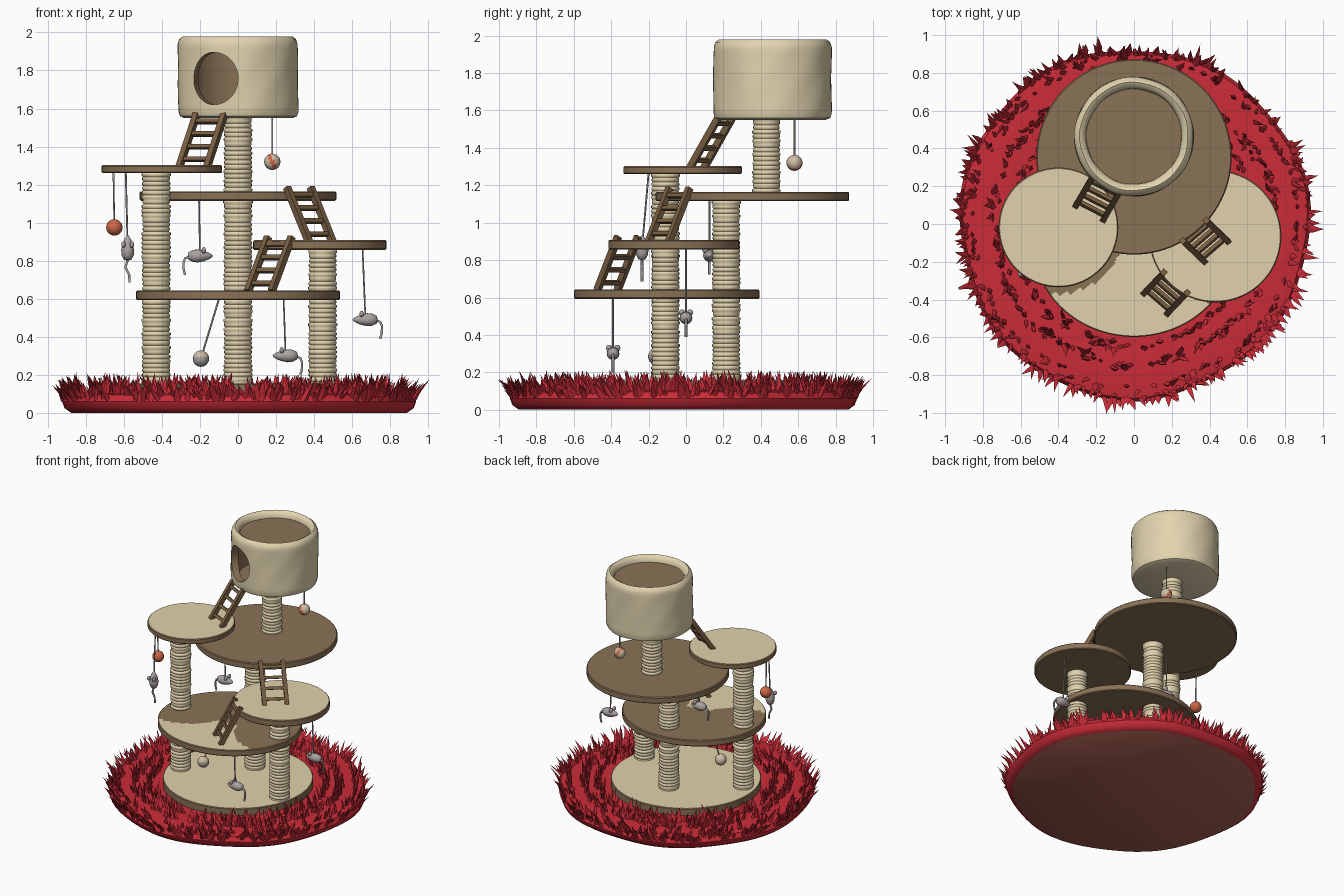
import bpy, bmesh, math, random
from mathutils import Vector, Matrix

if "Cube" in bpy.data.objects:
    bpy.data.objects.remove(bpy.data.objects["Cube"])
random.seed(4)

def material(name, r, g, b):
    m = bpy.data.materials.new(name)
    m.diffuse_color = [(c / 255 / 12.92 if c < 11 else ((c / 255 + .055) / 1.055) ** 2.4) for c in (r, g, b)] + [1]
    m.use_nodes = True
    m.node_tree.nodes["Principled BSDF"].inputs["Base Color"].default_value = m.diffuse_color
    return m

CREAM = material("cream carpet", 226, 210, 173)
BROWN = material("brown carpet", 138, 114, 86)
ROPE = material("sisal rope", 226, 211, 174)
PLUSH = material("pale plush", 226, 212, 175)
WOOD = material("ladder wood", 120, 94, 66)
RED = material("red shag", 203, 44, 56)
UNDER = material("rug backing", 170, 96, 82)
GREY = material("mouse grey", 170, 163, 160)
ORANGE = material("orange ball", 204, 102, 72)
BEIGE = material("beige ball", 206, 190, 164)

def finish(name, bm, mats, angle=40):
    me = bpy.data.meshes.new(name)
    bm.to_mesh(me)
    bm.free()
    for m in mats:
        me.materials.append(m)
    me.polygons.foreach_set("use_smooth", [True] * len(me.polygons))
    me.set_sharp_from_angle(angle=math.radians(angle))
    ob = bpy.data.objects.new(name, me)
    bpy.context.collection.objects.link(ob)
    return ob

def lathe(name, prof, mats, at=(0, 0, 0), segs=48, rule=None, scale=(1, 1), wobble=None, angle=40):
    bm = bmesh.new()
    rings = []
    for r, z in prof:
        ring = []
        for i in range(segs):
            a = 2 * math.pi * i / segs
            k = r * (wobble(a, z) if wobble else 1)
            ring.append(bm.verts.new((at[0] + k * math.cos(a) * scale[0], at[1] + k * math.sin(a) * scale[1], at[2] + z)))
        rings.append(ring)
    for a, b in zip(rings, rings[1:]):
        for i in range(segs):
            j = (i + 1) % segs
            bm.faces.new((a[i], a[j], b[j], b[i]))
    bmesh.ops.remove_doubles(bm, verts=bm.verts, dist=1e-5)
    bmesh.ops.recalc_face_normals(bm, faces=bm.faces)
    if rule:
        for f in bm.faces:
            f.material_index = rule(f.calc_center_median(), f.normal)
    return finish(name, bm, mats, angle)

def tube(name, pts, r, mat):
    cu = bpy.data.curves.new(name, 'CURVE')
    cu.dimensions = '3D'
    cu.bevel_depth, cu.bevel_resolution, cu.use_fill_caps = r, 1, True
    sp = cu.splines.new('POLY')
    sp.points.add(len(pts) - 1)
    for p, q in zip(sp.points, pts):
        p.co = (*q, 1)
    cu.materials.append(mat)
    bpy.context.collection.objects.link(bpy.data.objects.new(name, cu))

# Shag rug: backing, body and rings of tufts
def edge(a, z=0):
    return 1 + .008 * math.sin(3 * a + 1) + .01 * math.sin(7 * a)
lathe("rug", [(0, 0), (.88, 0), (.915, .025), (.928, .06), (.91, .095), (.84, .105), (.7, .1), (0, .1)],
      [RED, UNDER], segs=72, rule=lambda c, n: 1 if n.z < -.9 else 0, wobble=edge)
bm = bmesh.new()
def tuft(r, a, out, length, width, z):
    rad, tan = Vector((math.cos(a), math.sin(a), 0)), Vector((-math.sin(a), math.cos(a), 0))
    base = rad * r * edge(a) + Vector((0, 0, z))
    d = (rad * out + tan * random.uniform(-.45, .45) + Vector((0, 0, 1))).normalized()
    mid = base + d * length * .5
    tip = base + d * length + (rad * out + tan * random.uniform(-.4, .4)) * length * .2
    rings = []
    for c, w in ((base, width), (mid, width * .7)):
        rings.append([bm.verts.new(c + tan * w * math.cos(t) + rad * w * .7 * math.sin(t))
                      for t in (0, math.pi / 2, math.pi, 3 * math.pi / 2)])
    t = bm.verts.new(tip)
    for i in range(4):
        j = (i + 1) % 4
        bm.faces.new((rings[0][i], rings[0][j], rings[1][j], rings[1][i]))
        bm.faces.new((rings[1][i], rings[1][j], t))
for r, spread, count, out, z in ((.9, .02, 340, .5, .06), (.86, .02, 170, .2, .08), (.74, .02, 260, .05, .08), (.64, .02, 200, .0, .08)):
    for i in range(count):
        tuft(r + random.uniform(-spread, spread), random.uniform(0, 2 * math.pi), out + random.uniform(-.3, .3),
             random.uniform(.06, .14), random.uniform(.014, .024), z)
bmesh.ops.recalc_face_normals(bm, faces=bm.faces)
finish("rug_tufts", bm, [RED], 70)

# Round platforms
TOPS = [(-.4, -.018, .35), (0, .355, .5), (.43, -.065, .345)]
def shaded(c):
    return any(math.hypot(c.x - x, c.y - y) < r for x, y, r in TOPS)
def platform(name, at, r, z0, z1, kind, ry=None):
    n = 32 if kind == "mixed" else 2
    b = .006
    prof = [(0, z0), (r - b, z0), (r, z0 + b), (r, z1 - b), (r - b, z1)]
    prof += [((r - b) * (n - i) / n, z1) for i in range(1, n + 1)]
    def rule(c, nrm):
        if nrm.z < .9 or kind == "brown":
            return 0
        return 0 if kind == "mixed" and shaded(c) else 1
    lathe(name, prof, [BROWN, CREAM], (*at, 0), 96, rule, (1, (ry or r) / r), angle=35)
platform("base_platform", (0, 0), .545, .08, .155, "cream")
platform("lower_platform", (0, -.103), .535, .593, .643, "mixed", .495)
platform("right_platform", (.43, -.065), .35, .857, .908, "cream")
platform("rear_platform", (0, .355), .517, 1.115, 1.165, "brown")
platform("left_platform", (-.4, -.018), .317, 1.26, 1.302, "cream")

# Rope-wrapped posts
def post(name, x, y, z0, z1):
    n = round((z1 - z0) / .024)
    h = (z1 - z0) / n
    prof = [(0, z0)]
    for i in range(n):
        k = random.uniform(-.004, .003)
        prof += [(.069 + k, z0 + i * h), (.075 + k, z0 + (i + .3) * h), (.075 + k, z0 + (i + .7) * h)]
    prof += [(.068, z1), (0, z1)]
    lathe(name, prof, [ROPE], (x, y, 0), 24, angle=60)
post("left_post", -.43, -.11, .14, 1.265)
post("right_post", .445, -.11, .14, .86)
post("back_post", 0, .215, .14, 1.12)
post("house_post", 0, .43, 1.16, 1.57)

# Plush house: closed chamber, sunken brown bed inside a padded rim, round doorway
HX, HY = 0, .463
def lumpy(a, z):
    return 1 + .005 * math.sin(5 * a + 9 * z) + .004 * math.sin(9 * a - 23 * z)
wall = [(.316, 1.585 + .03 * i) for i in range(12)]
shell = lathe("house", [(0, 1.55), (.285, 1.55), (.308, 1.56)] + wall +
              [(.315, 1.94), (.307, 1.965), (.287, 1.98), (.268, 1.97), (.255, 1.95), (.252, 1.93), (0, 1.93)],
              [PLUSH, BROWN], (HX, HY, 0), 64,
              lambda c, n: 1 if math.hypot(c.x - HX, c.y - HY) < .25 and c.z > 1.925 else 0, wobble=lumpy)
room = lathe("room_cutter", [(0, 1.59), (.262, 1.59), (.262, 1.9), (0, 1.9)], [BROWN], (HX, HY, 0), 64)
door = lathe("doorway_cutter", [(0, .12), (1, .12), (1, .5), (0, .5)], [BROWN], segs=40)
a = math.atan2(-.92, -.40)
zax = Vector((math.cos(a), math.sin(a), 0))
xax = Vector((-math.sin(a), math.cos(a), 0))
rot = Matrix((xax, zax.cross(xax), zax)).transposed().to_4x4()
door.matrix_world = Matrix.Translation((HX, HY, 1.758)) @ rot @ Matrix.Diagonal((.128, .138, 1, 1))
for cutter in (room, door):
    cutter.hide_render = True
    mod = shell.modifiers.new(cutter.name, 'BOOLEAN')
    mod.operation, mod.object, mod.solver = 'DIFFERENCE', cutter, 'EXACT'
bpy.context.view_layer.update()
cut_mesh = bpy.data.meshes.new_from_object(shell.evaluated_get(bpy.context.evaluated_depsgraph_get()))
shell.modifiers.clear()
shell.data = cut_mesh
cut_mesh.set_sharp_from_angle(angle=math.radians(40))
for cutter in (room, door):
    bpy.data.objects.remove(cutter)

# Ladders
def ladder(name, low, high, side):
    low, high, side = Vector(low), Vector(high), Vector((*side, 0)).normalized()
    up = (high - low).normalized()
    frame = Matrix((side, up.cross(side), up)).transposed().to_4x4()
    bm = bmesh.new()
    def box(c, size):
        bmesh.ops.create_cube(bm, size=1, matrix=Matrix.Translation(c) @ frame @ Matrix.Diagonal((*size, 1)))
    for s in (-.082, .082):
        box((low + high) / 2 + side * s, (.03, .034, (high - low).length))
    for i in range(4):
        box(low.lerp(high, .14 + .24 * i), (.15, .022, .022))
    finish(name, bm, [WOOD], 30)
ladder("upper_ladder", (-.235, .06, 1.295), (-.145, .215, 1.57), (.155, -.08))
ladder("middle_ladder", (.435, -.145, .9), (.32, -.035, 1.185), (.145, .125))
ladder("lower_ladder", (.115, -.42, .64), (.22, -.31, .925), (.15, -.13))

# Hanging balls
def ball(name, p, top, mats, rule=None):
    r = .043
    lathe(name, [(r * math.sin(math.pi * i / 12), -r * math.cos(math.pi * i / 12)) for i in range(13)], mats, p, 20, rule, angle=60)
    tube(name + "_string", [p, top], .005, GREY)
ball("orange_ball", (-.65, -.08, .975), (-.655, -.08, 1.265), [ORANGE])
ball("low_ball", (-.195, -.16, .285), (-.1, -.12, .6), [GREY, BEIGE], lambda c, n: n.z > .2 or n.y > .3)
ball("house_ball", (.18, .58, 1.32), (.18, .58, 1.56), [BEIGE, ORANGE], lambda c, n: abs(n.x + .5 * n.z) < .25)

# Hanging mice: body, ears, tail and string
def mouse(name, p, nose, top):
    p, nose = Vector(p), Vector(nose)
    prof = [(0, -.065), (.02, -.06), (.032, -.035), (.034, -.01), (.028, .02), (.017, .048), (.007, .064), (0, .068)]
    body = lathe(name + "_body", prof, [GREY], segs=16, angle=70)
    body.matrix_world = Matrix.Translation(p) @ nose.to_track_quat('Z', 'Y').to_matrix().to_4x4()
    bm = bmesh.new()
    back = Vector((0, 0, 1)) if abs(nose.x) > .5 else Vector((0, -1, 0))
    side = nose.cross(back)
    for s in (-1, 1):
        c = p + nose * .02 + back * .03 + side * .022 * s
        bmesh.ops.create_uvsphere(bm, u_segments=10, v_segments=6, radius=.017,
                                  matrix=Matrix.Translation(c) @ Matrix.Diagonal((.7, 1, 1, 1)))
    finish(name + "_ears", bm, [GREY], 60)
    t = p - nose * .06
    if abs(nose.x) > .5:
        off = [(0, -.005), (.03, -.012), (.045, -.035), (.043, -.07), (.03, -.1)]
        pts = [t + Vector((-nose.x * u * .6, 0, v)) for u, v in off]
    else:
        pts = [t, t + Vector((-.012, 0, -.04)), t + Vector((.008, 0, -.08)), t + Vector((.01, 0, -.12))]
    tube(name + "_tail", pts, .007, GREY)
    tube(name + "_string", [p, top], .005, GREY)
mouse("left_mouse", (-.58, -.235, .865), (0, 0, 1), (-.59, -.2, 1.265))
mouse("rear_mouse", (-.2, .125, .825), (1, 0, 0), (-.205, .125, 1.12))
mouse("front_mouse", (.25, -.39, .3), (-1, 0, 0), (.24, -.39, .6))
mouse("right_mouse", (.67, 0, .49), (-1, 0, 0), (.655, 0, .86))
